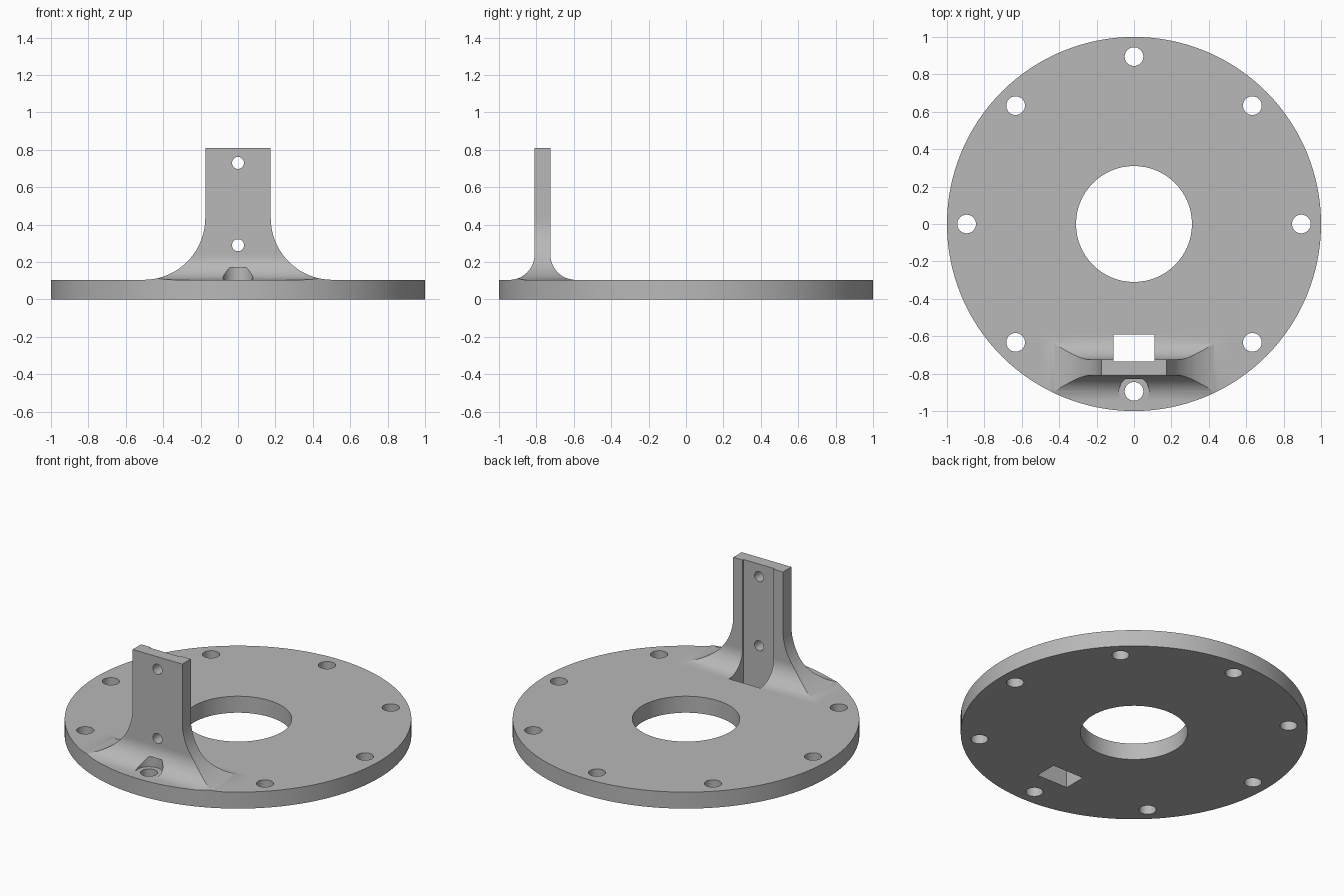
import bpy
import bmesh
from math import cos, sin, pi, radians
from mathutils import Vector

if "Cube" in bpy.data.objects:
    bpy.data.objects.remove(bpy.data.objects["Cube"], do_unlink=True)

PLATE_TOP = 0.105
POST_TOP = 0.81
POST_Y = -0.7675
BOLT_CIRCLE = 0.895

grey = bpy.data.materials.new("plain grey")
grey.use_nodes = True
grey.diffuse_color = (0.48, 0.48, 0.48, 1)
grey.node_tree.nodes["Principled BSDF"].inputs["Base Color"].default_value = grey.diffuse_color


def cylinder(name, radius, z0, z1, x=0, y=0, sides=32):
    bpy.ops.mesh.primitive_cylinder_add(vertices=sides, radius=radius, depth=z1 - z0,
                                        location=(x, y, (z0 + z1) / 2))
    bpy.context.object.name = name
    return bpy.context.object


def combine(target, tool, operation):
    """Apply a boolean and discard the tool."""
    mod = target.modifiers.new("boolean", "BOOLEAN")
    mod.operation, mod.solver, mod.object = operation, "EXACT", tool
    bpy.context.view_layer.objects.active = target
    bpy.ops.object.modifier_apply(modifier=mod.name)
    bpy.data.objects.remove(tool, do_unlink=True)


def flared_slab(name, half_width, radius, centre, across, along):
    """Extrude a post outline whose two sides flare onto the plate."""
    foot = half_width + radius
    steps = 20
    right = [(foot, PLATE_TOP / 2)]
    for i in range(steps + 1):
        a = pi / 2 * i / steps
        right.append((foot - radius * sin(a), PLATE_TOP + radius * (1 - cos(a))))
    right.append((half_width, POST_TOP))
    outline = right + [(-u, z) for u, z in reversed(right)]
    bm = bmesh.new()
    verts = [bm.verts.new(centre + across * u - along + Vector((0, 0, z))) for u, z in outline]
    face = bm.faces.new(verts)
    new = bmesh.ops.extrude_face_region(bm, geom=[face])["geom"]
    bmesh.ops.translate(bm, vec=along * 2, verts=[v for v in new if isinstance(v, bmesh.types.BMVert)])
    bmesh.ops.recalc_face_normals(bm, faces=bm.faces)
    mesh = bpy.data.meshes.new(name)
    bm.to_mesh(mesh)
    bm.free()
    obj = bpy.data.objects.new(name, mesh)
    bpy.context.collection.objects.link(obj)
    return obj


# Upright post with flared sides, front and back
middle = Vector((0, POST_Y, 0))
X, Y = Vector((1, 0, 0)), Vector((0, 1, 0))
post = flared_slab("post", 0.175, 0.33, middle, X, Y)
combine(post, flared_slab("post_depth", 0.0425, 0.135, middle, Y, X), "INTERSECT")

# Round plate, joined to the post and trimmed to the rim
flange = cylinder("mounting_flange", 1.03, 0, PLATE_TOP, sides=128)
combine(flange, post, "UNION")
combine(flange, cylinder("rim_trim", 1, -1, 2, sides=128), "INTERSECT")

# Central bore and ring of bolt holes
combine(flange, cylinder("bore", 0.31, -1, 2, sides=64), "DIFFERENCE")
for i in range(8):
    a = i * pi / 4
    combine(flange, cylinder("bolt_hole", 0.05, -0.1, 0.16,
                             BOLT_CIRCLE * cos(a), BOLT_CIRCLE * sin(a)), "DIFFERENCE")

# Clearance pocket for the bolt in front of the post
combine(flange, cylinder("bolt_pocket", 0.08, PLATE_TOP + 0.0003, 0.172, 0, -BOLT_CIRCLE, 48), "DIFFERENCE")

# Slot behind the post, running down through the plate
bpy.ops.mesh.primitive_cube_add(size=1, location=(0, -0.6625, 0.5))
slot = bpy.context.object
slot.scale = (0.22, 0.145, 2)
combine(flange, slot, "DIFFERENCE")

# Two screw holes through the post
for z in (0.73, 0.29):
    hole = cylinder("screw_hole", 0.032, -0.3, 0.3)
    hole.rotation_euler.x = pi / 2
    hole.location = (0, POST_Y, z)
    combine(flange, hole, "DIFFERENCE")

# Finish: smooth curves, flat planes
flange.data.materials.clear()
flange.data.materials.append(grey)
bpy.ops.object.select_all(action="DESELECT")
flange.select_set(True)
bpy.context.view_layer.objects.active = flange
bpy.ops.object.shade_smooth_by_angle(angle=radians(25))
for p in flange.data.polygons:
    p.material_index = 0
    if max(abs(c) for c in p.normal) > 0.9999:
        p.use_smooth = False
